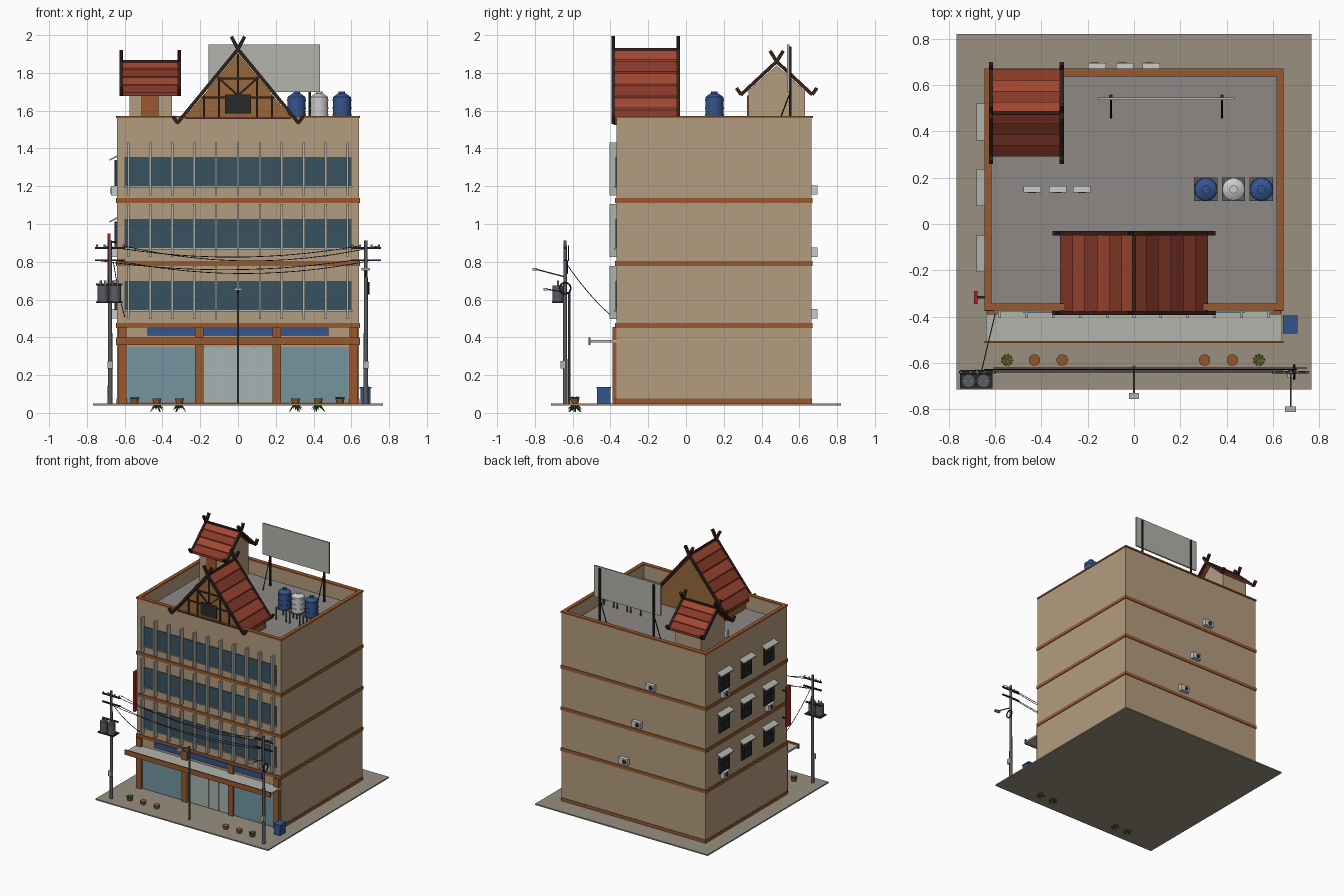
import bpy, bmesh, math
from mathutils import Vector, Matrix

if "Cube" in bpy.data.objects:
    bpy.data.objects.remove(bpy.data.objects["Cube"])


def mat(name, hexa):
    m = bpy.data.materials.new(name)
    c = [int(hexa[i:i + 2], 16) / 255 for i in (0, 2, 4)]
    m.diffuse_color = [((v + .055) / 1.055) ** 2.4 for v in c] + [1]
    m.use_nodes = True
    m.node_tree.nodes["Principled BSDF"].inputs["Base Color"].default_value = m.diffuse_color
    return m


WALL, BRICK, GLASS = mat("wall", "B49C7E"), mat("brick", "99592F"), mat("dark_glass", "3A5260")
SHOP, DOOR, GREY = mat("shop_glass", "7395A0"), mat("door_glass", "A4B4B2"), mat("pale_grey", "B4B4AC")
PAVE, DECK, DARK = mat("paving", "989080"), mat("deck", "8C8986"), mat("dark_timber", "35211A")
TILE, TILE2, WOOD = mat("tile", "A04732"), mat("tile_dark", "87392A"), mat("gable_wood", "97693A")
BLUE, STEEL, BLACK = mat("blue", "35558C"), mat("steel", "5A5C60"), mat("black", "2A2A2C")
GREEN, POT, RED, WHITE = mat("leaf", "3F6B2C"), mat("pot", "94582F"), mat("red", "9E2B26"), mat("white", "C8CACB")


def finish(name, bm, m, matrix=None):
    bmesh.ops.recalc_face_normals(bm, faces=bm.faces)
    me = bpy.data.meshes.new(name)
    bm.to_mesh(me)
    bm.free()
    ob = bpy.data.objects.new(name, me)
    me.materials.append(m)
    if matrix:
        ob.matrix_world = matrix
    bpy.context.collection.objects.link(ob)
    return ob


def boxes(name, m, *spans):
    """Each span is x0, x1, y0, y1, z0, z1."""
    bm = bmesh.new()
    for x0, x1, y0, y1, z0, z1 in spans:
        t = Matrix.Translation(((x0 + x1) / 2, (y0 + y1) / 2, (z0 + z1) / 2))
        bmesh.ops.create_cube(bm, size=1, matrix=t @ Matrix.Diagonal((x1 - x0, y1 - y0, z1 - z0, 1)))
    return finish(name, bm, m)


def bars(name, m, r, lines, n=8, r2=None, matrix=None):
    """Round or square (n=4) bars between pairs of points."""
    bm = bmesh.new()
    for p, q in lines:
        p, q = Vector(p), Vector(q)
        d = q - p
        rot = d.to_track_quat('Z', 'Y').to_matrix().to_4x4()
        t = Matrix.Translation((p + q) / 2) @ rot @ Matrix.Rotation(math.pi / n, 4, 'Z')
        bmesh.ops.create_cone(bm, cap_ends=True, segments=n, radius1=r, radius2=r if r2 is None else r2,
                              depth=d.length, matrix=t)
    ob = finish(name, bm, m, matrix)
    if n > 8:
        bpy.context.view_layer.objects.active = ob
        ob.select_set(True)
        bpy.ops.object.shade_smooth_by_angle(angle=math.radians(40))
        ob.select_set(False)
    return ob


def prisms(name, m, shapes, matrix=None):
    """Each shape: (outline in x,z), y0, y1."""
    bm = bmesh.new()
    for pts, y0, y1 in shapes:
        a = [bm.verts.new((x, y0, z)) for x, z in pts]
        b = [bm.verts.new((x, y1, z)) for x, z in pts]
        bm.faces.new(a)
        bm.faces.new(b[::-1])
        for i in range(len(a)):
            j = (i + 1) % len(a)
            bm.faces.new((a[i], b[i], b[j], a[j]))
    return finish(name, bm, m, matrix)


def thai_roof(name, w, eave, apex, half, n, t, matrix):
    """Lapped tile courses on two slopes, crossed bargeboards with upturned tips."""
    groups = ([], [])
    for s in (-1, 1):
        for i in range(n):
            a, b = i / n, (i + 1) / n
            x0, z0, x1, z1 = s * w * a, apex + (eave - apex) * a, s * w * b, apex + (eave - apex) * b
            groups[i % 2].append(([(x0, z0), (x1, z1 + t * .6), (x1, z1 - t), (x0, z0 - t)], -half, half))
    prisms(name + "_tiles", TILE, groups[0], matrix)
    prisms(name + "_tiles_dark", TILE2, groups[1], matrix)
    lines = []
    for y in (-half, half):
        for s in (-1, 1):
            low, tip = (s * w, y, eave - .005), (s * (w + .025), y, eave + .03)
            top = (-s * .035, y, apex + .035 * (apex - eave) / w + .025)
            lines += [(low, (0, y, apex)), ((0, y, apex), top), (low, tip)]
    bars(name + "_bargeboards", DARK, .013, lines, 4, matrix=matrix)
    bars(name + "_ridge", DARK, .01, [((0, -half, apex), (0, half, apex))], 4, matrix=matrix)


# Ground, main block, parapet, bands
boxes("pavement", PAVE, (-.767, .767, -.715, .82, .04, .05))
boxes("main_block", WALL, (-.64, .64, -.368, .664, .05, 1.45),
      (-.64, .64, -.368, -.345, 1.45, 1.56), (-.64, .64, .64, .664, 1.45, 1.56),
      (-.64, -.617, -.345, .64, 1.45, 1.56), (.617, .64, -.345, .64, 1.45, 1.56))
boxes("roof_deck", DECK, (-.617, .617, -.345, .64, 1.45, 1.455))
boxes("parapet_coping", BRICK, (-.645, .645, -.373, -.343, 1.56, 1.572), (-.645, .645, .638, .672, 1.56, 1.572),
      (-.645, -.615, -.343, .638, 1.56, 1.572), (.615, .645, -.343, .638, 1.56, 1.572))
boxes("floor_bands", BRICK, *[(-.646, .646, -.375, .67, z, z + .026) for z in (.45, .778, 1.112)],
      (-.643, .643, -.372, .668, .048, .075))

# Front windows and vertical fins on three floors
floors = (.545, .873, 1.2)
boxes("front_windows", GLASS, *[(-.6, .6, -.374, -.36, z, z + .154) for z in floors])
boxes("window_sills", GREY, *[(-.605, .605, -.38, -.36, z - .008, z) for z in floors])
boxes("sun_fins", GREY, *[(x * .116 - .006, x * .116 + .006, -.405, -.365, z - .048, z + .232)
                          for z in floors for x in range(-5, 6)])

# Shopfront, canopy and blank sign board
boxes("shop_columns", BRICK, *[(x - .023, x + .023, -.39, -.36, .05, .455) for x in (-.612, -.205, .205, .612)])
boxes("shop_glass", SHOP, *[(s * .4 - .185, s * .4 + .185, -.375, -.36, .055, .35) for s in (-1, 1)])
boxes("door_glass", DOOR, (-.182, .182, -.375, -.36, .055, .35))
boxes("door_frames", GREY, *[(x - .003, x + .003, -.379, -.36, .055, .35) for x in (-.18, -.09, 0, .09, .18)])
boxes("canopy", GREY, (-.64, .64, -.507, -.368, .373, .387))
boxes("canopy_fascia", BRICK, (-.646, .646, -.515, -.506, .36, .4))
boxes("sign_board", BLUE, (-.48, .48, -.382, -.36, .41, .455))

# Left wall windows with grilles and awnings
cells = [(y, z) for y in (.44, .157, -.127) for z in floors]
boxes("side_windows", GLASS, *[(-.645, -.63, y - .06, y + .06, z, z + .14) for y, z in cells])
boxes("side_grilles", BLACK, *[(-.653, -.643, y + k * .03 - .003, y + k * .03 + .003, z, z + .14)
                               for y, z in cells for k in range(-2, 3)],
      *[(-.653, -.643, y - .063, y + .063, z + h, z + h + .006) for y, z in cells for h in (0, .067, .134)])
side_awnings = [([(-.638, z + .165), (-.638, z + .155), (-.68, z + .135), (-.68, z + .143)], y - .08, y + .08)
                for y, z in cells]
prisms("side_awnings", GREY, side_awnings)

# Air conditioner units on the left wall, back wall and roof
left_ac = [(.44, 1.15), (-.127, .825), (.44, .5)]
back_ac = [(-.16, 1.155), (-.04, .825), (.075, .5)]
roof_ac = (-.44, -.33, -.225)
boxes("air_conditioners", WHITE, *[(-.673, -.638, y - .038, y + .038, z, z + .05) for y, z in left_ac],
      *[(x - .038, x + .038, .662, .695, z, z + .05) for x, z in back_ac],
      *[(x - .038, x + .038, .137, .165, 1.465, 1.52) for x in roof_ac])
bars("ac_fans", BLACK, .018, [((-.672, y, z + .025), (-.675, y, z + .025)) for y, z in left_ac]
     + [((x - .01, .694, z + .025), (x - .01, .697, z + .025)) for x, z in back_ac]
     + [((x, .137, 1.493), (x, .134, 1.493)) for x in roof_ac], 12)

# Hanging side sign
boxes("side_sign", RED, (-.692, -.675, -.345, -.29, .63, .95))
boxes("side_sign_brackets", BLACK, *[(-.68, -.638, -.322, -.312, z, z + .01) for z in (.68, .9)])

# Large gabled pavilion above the front
M = Matrix.Translation((0, -.212, 0))
thai_roof("pavilion_roof", .32, 1.54, 1.925, .172, 6, .016, M)
prisms("pavilion_gable", WOOD, [([(-.29, 1.45), (.29, 1.45), (.29, 1.555), (0, 1.9), (-.29, 1.555)], -.155, .155)], M)
f = -.158
frame = [((-.28, f, 1.56), (.28, f, 1.56)), ((-.19, f, 1.67), (.19, f, 1.67)), ((-.11, f, 1.77), (.11, f, 1.77)),
         ((0, f, 1.69), (0, f, 1.9)), ((-.1, f, 1.77), (0, f, 1.68)), ((.1, f, 1.77), (0, f, 1.68))]
frame += [((x, f, 1.555), (x, f, z)) for x, z in ((-.18, 1.68), (-.1, 1.78), (.1, 1.78), (.18, 1.68))]
bars("pavilion_timbers", DARK, .007, frame, 4, matrix=M)
boxes("pavilion_window", BLACK, (-.07, .07, -.375, -.36, 1.585, 1.685))

# Stair house with small gabled roof (ridge along x)
H = Matrix.Translation((-.465, .48, 0)) @ Matrix.Rotation(math.pi / 2, 4, 'Z')
thai_roof("stair_roof", .188, 1.69, 1.86, .153, 4, .012, H)
prisms("stair_house", WALL, [([(-.15, 1.45), (.15, 1.45), (.15, 1.705), (0, 1.84), (-.15, 1.705)], -.115, .11)], H)
boxes("stair_door", BRICK, (-.51, -.42, .322, .335, 1.455, 1.68))

# Water tanks on stands
for x, m in ((.31, BLUE), (.43, WHITE), (.55, BLUE)):
    bars("water_tank", m, .048, [((x, .15, 1.55), (x, .15, 1.672))], 20)
    bars("water_tank_ribs", m, .051, [((x, .15, z), (x, .15, z + .008)) for z in (1.575, 1.61, 1.65)], 20)
    bars("water_tank_dome", m, .048, [((x, .15, 1.672), (x, .15, 1.692))], 20, .02)
    bars("water_tank_lid", m, .018, [((x, .15, 1.69), (x, .15, 1.702))], 12)
    boxes("tank_stand", STEEL, (x - .05, x + .05, .1, .2, 1.54, 1.55),
          *[(x + a - .004, x + a + .004, .15 + b - .004, .15 + b + .004, 1.455, 1.54)
            for a in (-.044, .044) for b in (-.044, .044)])

# Blank billboard
boxes("billboard_panel", GREY, (-.155, .435, .535, .547, 1.7, 1.95))
bars("billboard_posts", BLACK, .008, [((x, .552, 1.455), (x, .552, 1.94)) for x in (-.1, .38)])
bars("billboard_braces", BLACK, .004, [((x, .545, 1.68), (x, .46, 1.455)) for x in (-.1, .38)], 6)

# Utility poles, crossarms, insulators
P = -.64
bars("utility_poles", STEEL, .013, [((s * .677, P, .05), (s * .677, P, .912)) for s in (-1, 1)], 10, .009)
boxes("crossarms", BLACK, *[(s * .677 - .08, s * .677 + .08, P - .006, P + .006, z - .005, z + .005)
                            for s in (-1, 1) for z in (.873, .808)])
pins = (-.07, -.03, .03, .07)
bars("insulators", GREY, .005, [((s * .677 + d, P, .873), (s * .677 + d, P, .892)) for s in (-1, 1) for d in pins], 6)
boxes("meter_boxes", GREY, *[(s * .677 - .014, s * .677 + .014, P - .025, P, .235, .275) for s in (-1, 1)])


# Sagging cables
def cable(a, b, sag, n=14):
    a, b = Vector(a), Vector(b)
    p = [a.lerp(b, i / n) - Vector((0, 0, sag * 4 * (i / n) * (1 - i / n))) for i in range(n + 1)]
    return list(zip(p, p[1:]))


lines = []
for i, d in enumerate(pins):
    z = .885 if i % 2 else .808
    lines += cable((-.677 + d, P + i * .006, z), (.677 + d, P + i * .006, z), .05 + .01 * i)
lines += cable((-.66, P, .8), (-.6, -.39, .51), .02, 6)
bars("cables", BLACK, .0022, lines, 5)
ring = [Vector((.692, P + .03 * math.cos(t * math.pi / 8), .66 + .03 * math.sin(t * math.pi / 8))) for t in range(17)]
bars("cable_coil", BLACK, .005, list(zip(ring, ring[1:])), 6)

# Twin transformers on the left pole
bars("transformers", STEEL, .03, [((x, -.678, .59), (x, -.678, .675)) for x in (-.715, -.65)], 10)
boxes("transformer_rack", BLACK, (-.752, -.612, -.71, -.63, .583, .591), (-.752, -.612, -.65, -.64, .675, .685))
bars("transformer_bushings", GREY, .006, [((x + d, -.678, .675), (x + d, -.678, .7))
                                          for x in (-.715, -.65) for d in (-.012, .012)], 6)

# Street lamps
bars("lamp_post", STEEL, .007, [((0, -.618, .05), (0, -.618, .64))])
bars("lamp_arms", STEEL, .004, [((0, -.618, .635), (0, -.74, .655)), ((.677, P, .72), (.677, -.8, .762))], 6)
boxes("lamp_heads", GREY, (-.022, .022, -.755, -.73, .648, .66), (.653, .7, -.812, -.788, .755, .767))

# Bin and potted plants
boxes("bin", BLUE, (.648, .702, -.47, -.4, .05, .128))
boxes("bin_lid", BLUE, (.644, .706, -.474, -.396, .128, .137))
xs = (-.548, -.43, -.31, .305, .425, .54)
bars("plant_pots", POT, .018, [((x, -.588, .048), (x, -.588, .076)) for x in xs], 12, .025)
leaves = []
for k, x in enumerate(xs):
    for i in range(9):
        a = i * math.tau / 9 + k
        r, end = (.028, .085) if k in (0, 5) else (.036, .004 + .01 * (i % 3))
        c = Vector((x, -.588, .07 if k in (0, 5) else .05))
        leaves.append((c, (x + r * math.cos(a), -.588 + r * math.sin(a), end)))
bars("plant_leaves", GREEN, .008, leaves, 4, .001)
